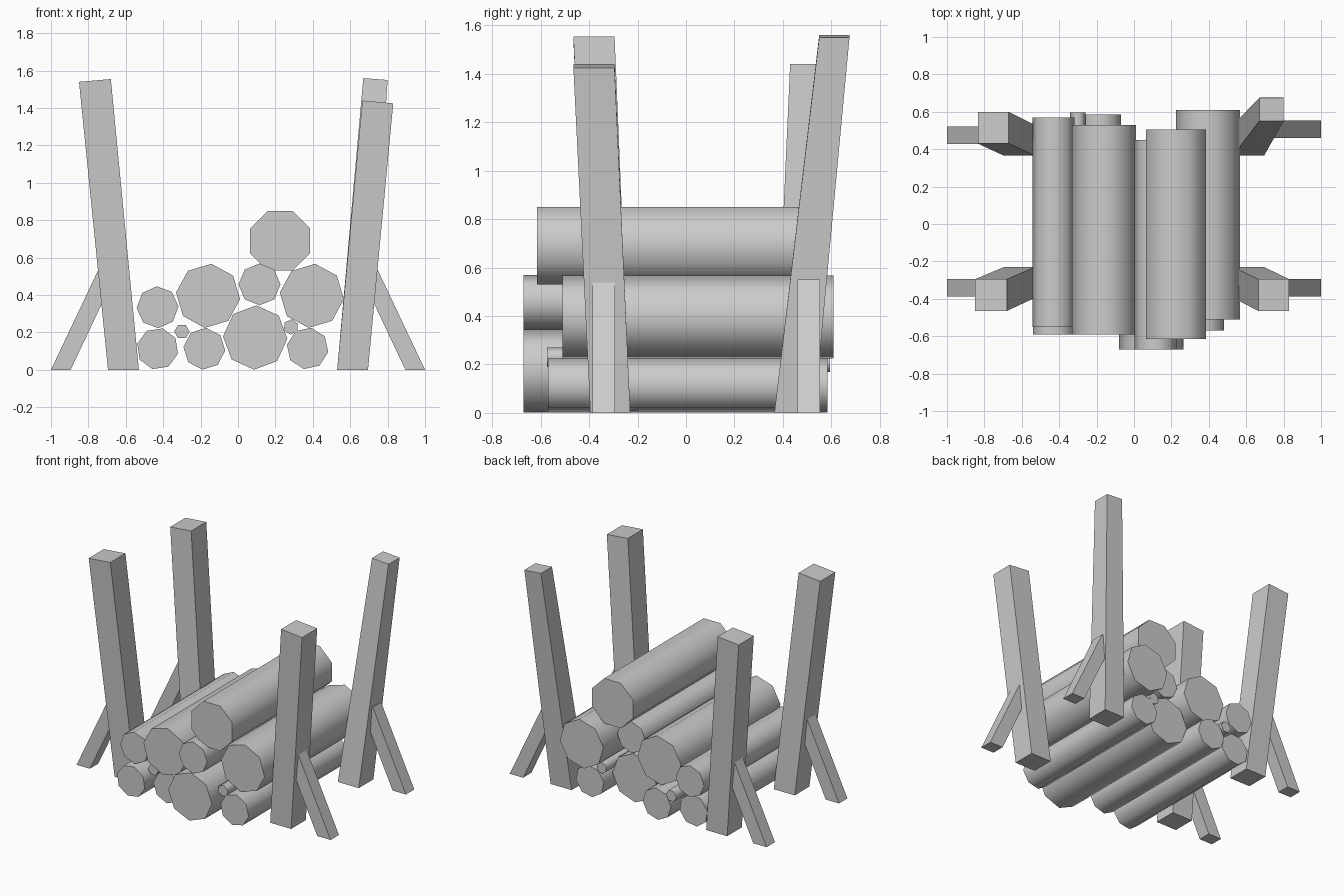
import bpy, bmesh, math
from mathutils import Matrix

cube = bpy.data.objects.get("Cube")
if cube:
    bpy.data.objects.remove(cube, do_unlink=True)

grey = bpy.data.materials.new("plain_grey")
grey.use_nodes = True
colour = (0.6, 0.6, 0.6, 1)
grey.diffuse_color = colour
grey.node_tree.nodes["Principled BSDF"].inputs["Base Color"].default_value = colour


def finish(name, bm):
    bmesh.ops.recalc_face_normals(bm, faces=bm.faces)
    mesh = bpy.data.meshes.new(name)
    bm.to_mesh(mesh)
    bm.free()
    mesh.materials.append(grey)
    obj = bpy.data.objects.new(name, mesh)
    bpy.context.collection.objects.link(obj)
    return obj


def log(name, x, z, radius, front, turn=0, sides=8):
    """Log lying along y, with smooth bark and flat cut ends."""
    bm = bmesh.new()
    bmesh.ops.create_cone(bm, cap_ends=True, segments=sides, radius1=radius,
                          radius2=radius, depth=LENGTH)
    place = (Matrix.Translation((x, front + LENGTH / 2, z))
             @ Matrix.Rotation(math.radians(turn), 4, 'Y')
             @ Matrix.Rotation(math.pi / 2, 4, 'X'))
    bmesh.ops.transform(bm, matrix=place, verts=bm.verts)
    for face in bm.faces:
        face.smooth = len(face.verts) == 4
    for edge in bm.edges:
        edge.smooth = all(f.smooth for f in edge.link_faces)
    return finish(name, bm)


def beam(name, foot, head, z_inner, z_outer):
    """Leaning beam from a foot rectangle to a head rectangle (x0, x1, y0, y1)."""
    bm = bmesh.new()
    bmesh.ops.create_cube(bm, size=2)
    for v in bm.verts:
        x0, x1, y0, y1 = head if v.co.z > 0 else foot
        inner = v.co.x < 0
        z = (z_inner if inner else z_outer) if v.co.z > 0 else 0
        v.co = (x0 if inner else x1, y0 if v.co.y < 0 else y1, z)
    return finish(name, bm)


def flip(rect):
    return (-rect[0], -rect[1], rect[2], rect[3])


# Stacked logs
LENGTH = 1.12
BIG, SMALL, STICK = 0.172, 0.112, 0.041
log("bottom_log_left", -0.43, 0.113, SMALL, -0.59, 14)
log("bottom_log_mid_left", -0.18, 0.113, SMALL, -0.535, 5)
log("bottom_log_centre", 0.092, 0.173, BIG, -0.67, 2)
log("bottom_log_right", 0.372, 0.115, SMALL, -0.57, 10)
log("upper_log_far_left", -0.43, 0.335, SMALL, -0.55, -2)
log("upper_log_left", -0.16, 0.396, BIG, -0.59, 6)
log("upper_log_middle", 0.115, 0.457, SMALL, -0.67, 0)
log("upper_log_right", 0.395, 0.396, BIG, -0.51, 6)
log("top_log", 0.225, 0.69, 0.173, -0.615, 22.5)
log("stick_left", -0.3, 0.205, STICK, -0.525, 30, 6)
log("stick_right", 0.283, 0.23, STICK, -0.575, 5, 6)

# Leaning corner posts
front_foot = (0.53, 0.695, -0.395, -0.23)
back_foot = (0.53, 0.695, 0.365, 0.53)
beam("front_left_post", front_foot, (0.665, 0.83, -0.465, -0.295), 1.44, 1.425)
beam("front_right_post", flip(front_foot), flip((0.68, 0.85, -0.465, -0.295)), 1.555, 1.54)
beam("back_left_post", back_foot, (0.67, 0.80, 0.55, 0.675), 1.56, 1.55)
beam("back_right_post", flip(back_foot), flip((0.67, 0.835, 0.43, 0.60)), 1.44, 1.425)

# Slanted braces
for name, y in (("front_left", -0.34), ("front_right", -0.34),
                ("back_left", 0.507), ("back_right", 0.475)):
    foot = (0.895, 1.0, y - 0.047, y + 0.047)
    head = (0.64, 0.74, y - 0.047, y + 0.047)
    if name.endswith("right"):
        foot, head = flip(foot), flip(head)
    beam(name + "_brace", foot, head, 0.54, 0.55)
